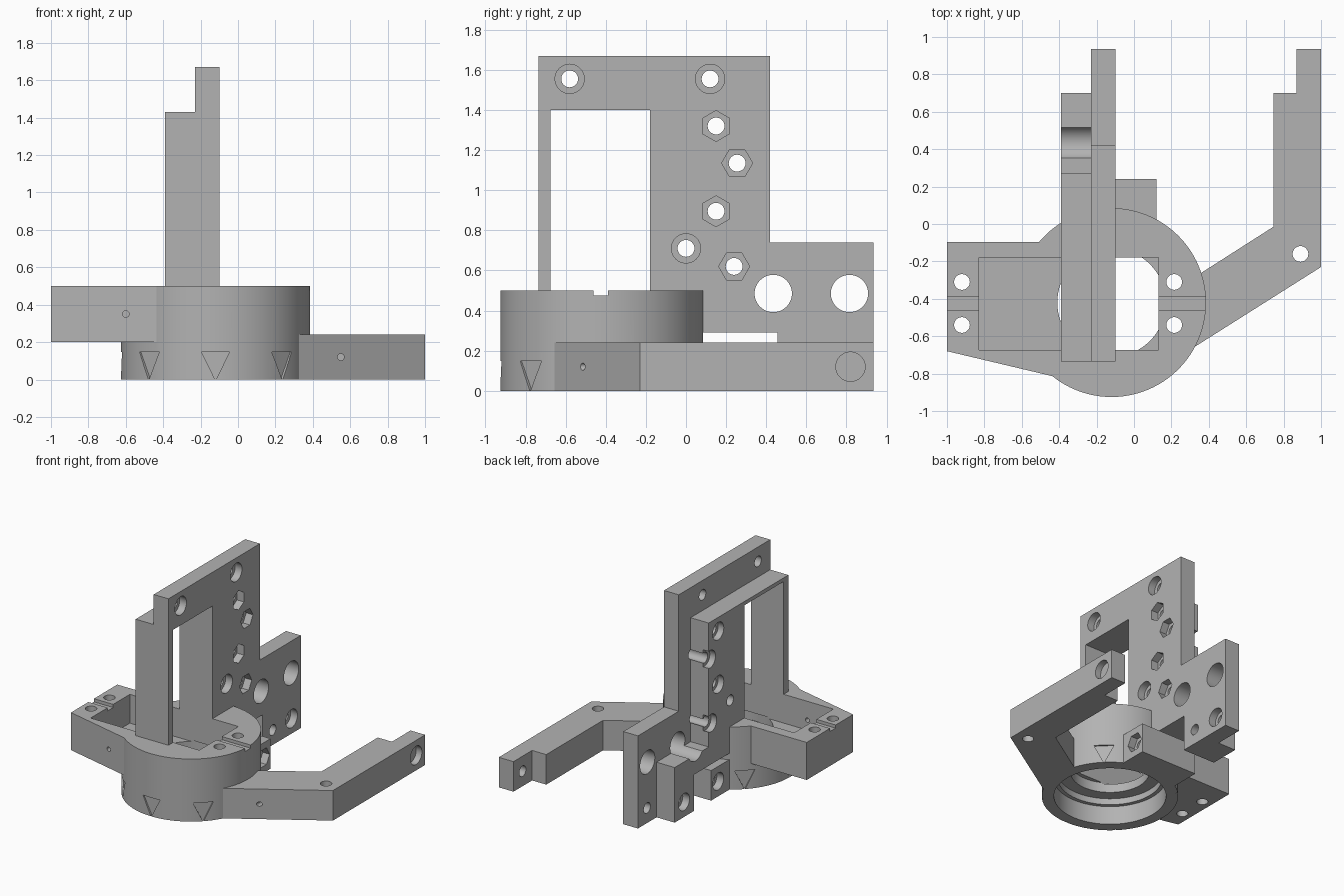
import bpy, bmesh, math

cube = bpy.data.objects.get("Cube")
if cube:
    bpy.data.objects.remove(cube, do_unlink=True)

grey = bpy.data.materials.new("plain_grey")
grey.use_nodes = True
grey.diffuse_color = (0.45, 0.45, 0.45, 1)
grey.node_tree.nodes["Principled BSDF"].inputs["Base Color"].default_value = (0.45, 0.45, 0.45, 1)

CX, CY = -0.12, -0.42      # ring centre
RING = 0.505


def prism(name, profile, axis, lo, hi):
    """Extrude a 2D profile along x, y or z."""
    place = {"x": lambda p, t: (t, p[0], p[1]),
             "y": lambda p, t: (p[0], t, p[1]),
             "z": lambda p, t: (p[0], p[1], t)}[axis]
    bm = bmesh.new()
    low = [bm.verts.new(place(p, lo)) for p in profile]
    high = [bm.verts.new(place(p, hi)) for p in profile]
    bm.faces.new(low)
    bm.faces.new(high)
    n = len(profile)
    for i in range(n):
        j = (i + 1) % n
        bm.faces.new((low[i], low[j], high[j], high[i]))
    bmesh.ops.recalc_face_normals(bm, faces=bm.faces)
    mesh = bpy.data.meshes.new(name)
    bm.to_mesh(mesh)
    bm.free()
    mesh.materials.append(grey)
    obj = bpy.data.objects.new(name, mesh)
    bpy.context.scene.collection.objects.link(obj)
    return obj


def circle(a, b, r, n=32, start=0.0):
    return [(a + r * math.cos(start + math.tau * i / n),
             b + r * math.sin(start + math.tau * i / n)) for i in range(n)]


def rect(a0, a1, b0, b1):
    return [(a0, b0), (a1, b0), (a1, b1), (a0, b1)]


def combine(other, operation):
    """Apply one boolean to the body and discard the helper."""
    mod = body.modifiers.new("combine", "BOOLEAN")
    mod.operation = operation
    mod.solver = "EXACT"
    mod.object = other
    bpy.context.view_layer.update()
    graph = bpy.context.evaluated_depsgraph_get()
    mesh = bpy.data.meshes.new_from_object(body.evaluated_get(graph))
    body.modifiers.clear()
    body.data = mesh
    bpy.data.objects.remove(other, do_unlink=True)


def add(*args):
    combine(prism(*args), "UNION")


def cut(*args):
    combine(prism(*args), "DIFFERENCE")


# Ring base
body = prism("bracket_body", circle(CX, CY, RING, 96), "z", 0, 0.5)

# Side box, swept arm and clamp block
add("side_box", [(-1, -0.095), (-0.45, -0.095), (-0.3, -0.42), (-0.43, -0.815), (-1, -0.68)],
    "z", 0.2, 0.5)
add("swept_arm", [(0.31, -0.666), (1, -0.23), (1, 0.935), (0.87, 0.935), (0.87, 0.7),
                  (0.745, 0.7), (0.745, -0.015), (0.33, -0.28), (0.25, -0.45)], "z", 0, 0.24)
add("clamp_block", rect(-0.39, 0.12, -0.05, 0.24), "z", 0, 0.24)

# Upright plate and its thicker backing layer
add("upright_plate", [(-0.735, 0.29), (0.455, 0.29), (0.455, 0), (0.935, 0), (0.935, 0.74),
                      (0.42, 0.74), (0.42, 1.67), (-0.735, 1.67)], "x", -0.23, -0.1)
add("backing_layer", [(-0.735, 0.29), (0.455, 0.29), (0.455, 0), (0.7, 0), (0.7, 0.44),
                      (0.27, 0.44), (0.27, 1.43), (-0.735, 1.43)], "x", -0.39, -0.2)

# Window and pocket, then the stepped bore below
cut("window_pocket", rect(-0.83, 0.13, -0.675, -0.18), "z", 0.27, 1.4)
for radius, top in ((0.415, 0.15), (0.385, 0.2), (0.29, 0.28)):
    cut("bore", circle(CX, CY, radius, 72), "z", -0.1, top)

# Shallow grooves and vertical screw holes in the rim
for x0, x1 in ((-1.1, -0.82), (0.12, 0.5)):
    cut("rim_groove", rect(x0, x1, -0.46, -0.39), "z", 0.475, 0.6)
for x, y in ((-0.92, -0.31), (-0.92, -0.54), (0.215, -0.31), (0.215, -0.54), (0.89, -0.16)):
    cut("rim_hole", circle(x, y, 0.042), "z", -0.1, 0.6)

# Triangular index marks around the ring
for step in (1, 3, 4, 5, 6, 7):
    mark = prism("index_mark", [(-0.075, 0.148), (0.075, 0.148), (0, -0.005)],
                 "x", RING - 0.015, RING + 0.03)
    mark.location = (CX, CY, 0)
    mark.rotation_euler.z = step * math.pi / 4
    combine(mark, "DIFFERENCE")

# Small front pin holes
cut("pin_hole", circle(-0.6, 0.35, 0.018, 16), "y", -0.9, -0.6)
cut("pin_hole", circle(0.55, 0.12, 0.018, 16), "y", -0.7, -0.3)

# Large plate openings
for y in (0.435, 0.815):
    cut("large_opening", circle(y, 0.485, 0.093, 48), "x", -0.5, 0)

# Plate screw holes with round recesses on the +x face
for y, z in ((-0.58, 1.555), (0.12, 1.555), (0, 0.71), (0.82, 0.12)):
    cut("plate_hole", circle(y, z, 0.042), "x", -0.5, 0)
    cut("round_recess", circle(y, z, 0.073), "x", -0.16, 0)

# Bolt holes with nut recesses in front and head recesses behind
for y, z, turn in ((0.15, 1.32, math.pi / 2), (0.255, 1.135, 0),
                   (0.15, 0.895, math.pi / 2), (0.24, 0.62, 0)):
    cut("bolt_hole", circle(y, z, 0.042), "x", -0.5, 0)
    cut("nut_recess", circle(y, z, 0.077, 6, turn), "x", -0.16, 0)
    cut("head_recess", circle(y, z, 0.07), "x", -0.5, -0.34)

# Lower clamp bolts
cut("clamp_hole", circle(0.15, 0.12, 0.042), "x", -0.5, 0.2)
cut("clamp_head", circle(0.15, 0.12, 0.068), "x", -0.5, -0.33)
cut("clamp_nut", circle(0.15, 0.12, 0.077, 6), "x", 0.06, 0.2)
cut("foot_hole", circle(0.58, 0.12, 0.042), "x", -0.5, 0)
cut("foot_head", circle(0.58, 0.12, 0.068), "x", -0.5, -0.33)

# Arm tip hole
cut("tip_hole", circle(0.82, 0.12, 0.042), "x", 0.8, 1.1)
cut("tip_recess", circle(0.82, 0.12, 0.073), "x", 0.95, 1.1)

bpy.ops.object.select_all(action="DESELECT")
body.select_set(True)
bpy.context.view_layer.objects.active = body
bpy.ops.object.shade_smooth_by_angle(angle=math.radians(25))
